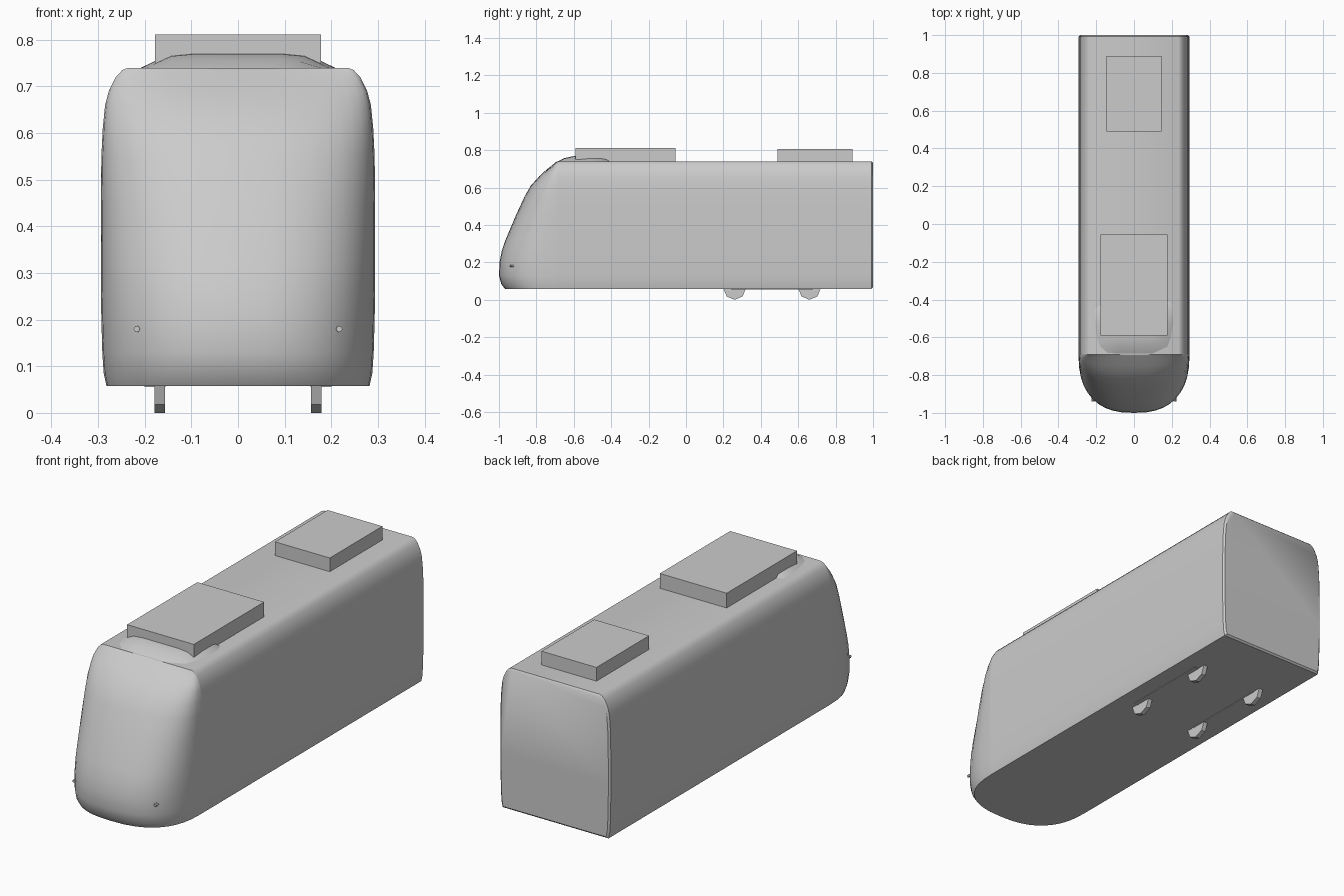
import bpy, bmesh, math
from mathutils import Matrix

old = bpy.data.objects.get("Cube")
if old:
    bpy.data.objects.remove(old, do_unlink=True)

GREY = (0.6, 0.6, 0.6, 1)
paint = bpy.data.materials.new("light_grey")
paint.use_nodes = True
paint.diffuse_color = GREY
paint.node_tree.nodes["Principled BSDF"].inputs["Base Color"].default_value = GREY


def finish(name, bm, smooth=None):
    bmesh.ops.remove_doubles(bm, verts=bm.verts, dist=0.0001)
    bmesh.ops.recalc_face_normals(bm, faces=bm.faces)
    mesh = bpy.data.meshes.new(name)
    bm.to_mesh(mesh)
    bm.free()
    obj = bpy.data.objects.new(name, mesh)
    bpy.context.collection.objects.link(obj)
    mesh.materials.append(paint)
    if smooth:
        bpy.ops.object.select_all(action='DESELECT')
        bpy.context.view_layer.objects.active = obj
        obj.select_set(True)
        bpy.ops.object.shade_smooth_by_angle(angle=math.radians(smooth))
    return obj


def loft(name, rings, smooth):
    """Skin closed rings of equal length and cap both ends."""
    bm = bmesh.new()
    rows = [[bm.verts.new(p) for p in ring] for ring in rings]
    n = len(rows[0])
    for a, b in zip(rows, rows[1:]):
        for i in range(n):
            j = (i + 1) % n
            bm.faces.new((a[i], a[j], b[j], b[i]))
    bm.faces.new(rows[0])
    bm.faces.new(rows[-1])
    return finish(name, bm, smooth)


def box(name, x0, x1, y0, y1, z0, z1):
    bm = bmesh.new()
    bmesh.ops.create_cube(bm, size=1)
    for v in bm.verts:
        v.co = (x1 if v.co.x > 0 else x0, y1 if v.co.y > 0 else y0, z1 if v.co.z > 0 else z0)
    return finish(name, bm)


def cylinder(name, centre, radius, depth, sides, axis, turn=0):
    bm = bmesh.new()
    bmesh.ops.create_cone(bm, cap_ends=True, segments=sides, radius1=radius, radius2=radius,
                          depth=depth, matrix=Matrix.Translation(centre)
                          @ Matrix.Rotation(math.pi / 2, 4, axis) @ Matrix.Rotation(turn, 4, 'Z'))
    return finish(name, bm)


# Height, half width and nose reach shared by the body and the nose
SEAM = -0.69
SECTION = [(0.058, 0.282, -0.968), (0.085, 0.288, -0.988), (0.13, 0.291, -1.0),
           (0.2, 0.293, -0.997), (0.26, 0.294, -0.985), (0.32, 0.294, -0.965),
           (0.45, 0.294, -0.91), (0.55, 0.293, -0.864), (0.61, 0.29, -0.83),
           (0.66, 0.285, -0.785), (0.69, 0.277, -0.752), (0.72, 0.262, -0.715),
           (0.735, 0.248, -0.697), (0.74, 0.236, -0.691)]

# Body shell with a slightly rounded rear edge
outline = [(w, z) for z, w, _ in SECTION] + [(-w, z) for z, w, _ in reversed(SECTION)]
rings = []
for y, inset in ((SEAM, 0), (0.992, 0), (1.0, 0.008)):
    rings.append([(x * (1 - inset / 0.29), y, 0.4 + (z - 0.4) * (1 - inset / 0.34))
                  for x, z in outline])
loft("body", rings, 40)

# Rounded nose, swept in plan as a squared ellipse
STEPS = 20
rings = []
for z, w, reach in SECTION:
    ring = []
    for i in range(STEPS + 1):
        a = math.pi * i / STEPS
        c, s = math.cos(a), math.sin(a)
        ring.append((math.copysign(abs(c) ** 0.8, c) * w,
                     SEAM + (reach - SEAM) * abs(s) ** 0.8, z))
    rings.append(ring)
loft("nose", rings, 40)

# Roof fairing behind the nose
rings = []
for y, w, h in ((-0.685, 0.14, 0.001), (-0.65, 0.18, 0.018), (-0.6, 0.197, 0.03),
                (-0.53, 0.208, 0.034), (-0.45, 0.21, 0.033), (-0.41, 0.195, 0.002)):
    rings.append([(w * k, y, 0.739 + h * t) for k, t in
                  ((-1, 0), (-0.72, 0.85), (-0.48, 1), (0.48, 1), (0.72, 0.85), (1, 0))])
loft("roof_fairing", rings, 45)

# Roof equipment boxes
box("front_roof_unit", -0.178, 0.178, -0.59, -0.055, 0.735, 0.811)
box("rear_roof_unit", -0.146, 0.146, 0.49, 0.89, 0.735, 0.806)

# Wheels, side frames and headlights on both sides
for side, sx in (("left", 1), ("right", -1)):
    for place, y in (("front", 0.26), ("rear", 0.66)):
        cylinder(f"{place}_{side}_wheel", (sx * 0.168, y, 0.06), 0.06, 0.022, 8, 'Y')
    xs = sorted((sx * 0.155, sx * 0.2))
    box(f"{side}_wheel_frame", *xs, 0.24, 0.68, 0.0555, 0.07)
    cylinder(f"{side}_headlight", (sx * 0.217, -0.93, 0.18), 0.007, 0.022, 6, 'X', math.pi / 6)
